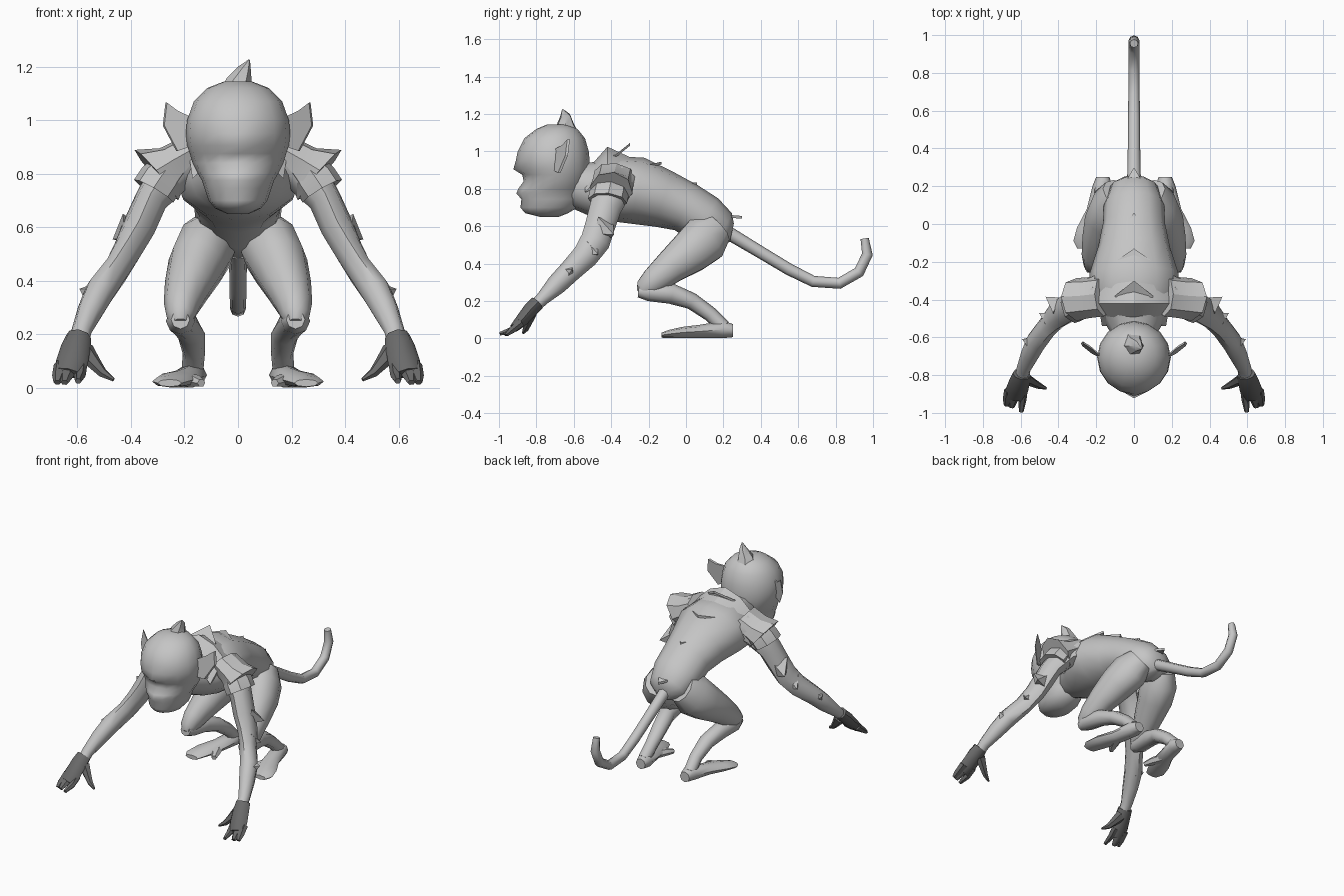
import bpy, bmesh, math
from mathutils import Vector


def material(name, value):
    m = bpy.data.materials.new(name)
    m.diffuse_color = (value, value, value, 1)
    return m


FUR = material("grey fur", 0.56)
DARK = material("dark grey skin", 0.145)


def finish(name, bm, mat=FUR, mirror=False, angle=50):
    bmesh.ops.recalc_face_normals(bm, faces=bm.faces)
    me = bpy.data.meshes.new(name)
    bm.to_mesh(me)
    bm.free()
    me.materials.append(mat)
    ob = bpy.data.objects.new(name, me)
    bpy.context.collection.objects.link(ob)
    bpy.ops.object.select_all(action='DESELECT')
    bpy.context.view_layer.objects.active = ob
    ob.select_set(True)
    bpy.ops.object.shade_smooth_by_angle(angle=math.radians(angle))
    if mirror:
        ob.modifiers.new("Mirror", 'MIRROR')
    return ob


def loft(name, rings, sides=8, axis=None, **kw):
    """Skin elliptical rings (x, y, z, half width, half depth) along a path."""
    bm = bmesh.new()
    c = [Vector(r[:3]) for r in rings]
    loops = []
    for i, r in enumerate(rings):
        t = Vector(axis) if axis else (c[min(i + 1, len(c) - 1)] - c[max(i - 1, 0)]).normalized()
        u = (Vector((1, 0, 0)) - t * t.x).normalized()
        v = t.cross(u)
        loops.append([bm.verts.new(c[i] + u * r[3] * math.cos(a) + v * r[4] * math.sin(a))
                      for a in (2 * math.pi * k / sides for k in range(sides))])
    for a, b in zip(loops, loops[1:]):
        for k in range(sides):
            j = (k + 1) % sides
            bm.faces.new((a[k], a[j], b[j], b[k]))
    bm.faces.new(loops[0])
    bm.faces.new(loops[-1])
    return finish(name, bm, **kw)


def tuft(name, base, tip, wide, thick, **kw):
    """Pointed lock of fur with a diamond base."""
    bm = bmesh.new()
    b, w, h = Vector(base), Vector(wide), Vector(thick)
    vs = [bm.verts.new(p) for p in (b + w, b + h, b - w, b - h)]
    top = bm.verts.new(tip)
    bm.faces.new(vs)
    for k in range(4):
        bm.faces.new((vs[k], vs[(k + 1) % 4], top))
    return finish(name, bm, angle=20, **kw)


def plate(name, outline, offset, **kw):
    """Slab made by pushing an outline along an offset."""
    bm = bmesh.new()
    a = [bm.verts.new(p) for p in outline]
    b = [bm.verts.new(Vector(p) + Vector(offset)) for p in outline]
    bm.faces.new(a)
    bm.faces.new(b)
    for k in range(len(a)):
        j = (k + 1) % len(a)
        bm.faces.new((a[k], a[j], b[j], b[k]))
    return finish(name, bm, angle=20, **kw)


# head: (z, front y, back y, half width)
skull = [(.65, -.78, -.68, .04), (.67, -.86, -.63, .085), (.70, -.885, -.58, .11),
         (.745, -.88, -.56, .125), (.775, -.895, -.55, .135), (.80, -.885, -.54, .15),
         (.84, -.868, -.53, .17), (.875, -.875, -.52, .18), (.905, -.895, -.515, .19),
         (.95, -.90, -.515, .195), (1.0, -.90, -.52, .19), (1.07, -.865, -.54, .165),
         (1.12, -.80, -.58, .115), (1.145, -.74, -.63, .05)]
head = loft("head", [(0, (f + b) / 2, z, w, (b - f) / 2) for z, f, b, w in skull], 16,
            axis=(0, 0, 1), angle=80)
# pull out the brow and the nose at the middle of the face
for v in head.data.vertices:
    if v.co.y < -.8 and abs(v.co.x) < .01:
        if .89 < v.co.z < .96:
            v.co.y -= .028 if v.co.z < .93 else .01
        elif .76 < v.co.z < .81:
            v.co.y -= .012
loft("topknot", [(0, -.64, 1.10, .07, .07), (.005, -.645, 1.145, .048, .05),
                 (.025, -.645, 1.19, .026, .03), (.042, -.66, 1.225, .003, .003)], 6)
plate("ear", [(.15, -.725, .91), (.225, -.685, .885), (.275, -.645, .98),
              (.265, -.635, 1.065), (.225, -.66, 1.035), (.15, -.725, 1.00)],
      (.006, .014, 0), mirror=True)

# torso from rump to neck
loft("torso", [(0, .245, .565, .06, .05), (0, .20, .575, .125, .105), (0, .10, .635, .16, .135),
               (0, 0, .70, .165, .135), (0, -.12, .745, .19, .155), (0, -.26, .79, .235, .18),
               (0, -.38, .80, .24, .175), (0, -.48, .795, .18, .15), (0, -.60, .82, .11, .12)], 12)

# raised collar behind the neck
bm = bmesh.new()
rows = []
for y, z, w, drop in ((-.29, .965, .17, .07), (-.42, 1.025, .19, .11), (-.54, .89, .17, .11)):
    rows.append([bm.verts.new((w * x, y, z - drop * x * x))
                 for x in (-1, -.6, 0, .6, 1)])
for a, b in ((0, 1), (1, 2), (2, 0)):
    for k in range(4):
        bm.faces.new((rows[a][k], rows[a][k + 1], rows[b][k + 1], rows[b][k]))
for k in (0, 4):
    bm.faces.new([r[k] for r in rows])
finish("collar", bm, angle=30)

# fur locks down the spine: start y, z, shoulder y, z, tip y, z, half width
for i, (y, z, my, mz, ty, tz, w) in enumerate((
        (-.44, .965, -.38, .985, -.30, 1.03, .10), (-.30, .95, -.20, .935, -.13, .93, .10),
        (-.12, .87, -.03, .83, .06, .82, .07), (.10, .73, .18, .67, .30, .64, .07))):
    plate(f"spine_lock_{i + 1}", [(-w, y, z - .02), (0, y, z), (w, y, z - .02),
                                  (w, my, mz - .02), (0, ty, tz), (-w, my, mz - .02)],
          (0, 0, .015))

# tail
loft("tail", [(0, .17, .59, .045, .045), (0, .25, .55, .036, .036), (0, .40, .46, .033, .033),
              (0, .55, .37, .032, .032), (0, .68, .305, .03, .03), (0, .82, .295, .03, .03),
              (0, .925, .355, .03, .03), (0, .97, .45, .029, .029), (0, .955, .535, .022, .022)], 8)

# arms
loft("arm", [(.17, -.37, .85, .09, .12), (.25, -.39, .80, .085, .10), (.325, -.43, .70, .062, .085),
             (.37, -.46, .60, .062, .08), (.41, -.485, .52, .055, .08), (.455, -.54, .44, .05, .07),
             (.515, -.62, .36, .058, .06), (.55, -.69, .29, .05, .055), (.585, -.77, .21, .038, .036),
             (.59, -.80, .18, .036, .034)], 8, mirror=True)
# two flared fur layers on the shoulder
loft("upper_sleeve", [(.16, -.38, .88, .075, .11), (.24, -.39, .835, .08, .11),
                      (.305, -.40, .795, .125, .115), (.30, -.40, .79, .06, .07)],
     8, axis=(.76, -.1, -.64), mirror=True, angle=30)
loft("lower_sleeve", [(.25, -.40, .83, .07, .09), (.285, -.41, .78, .085, .105),
                      (.315, -.42, .735, .085, .105), (.31, -.42, .74, .05, .07)],
     8, axis=(.5, -.1, -.86), mirror=True, angle=30)
# pointed locks on the elbow and forearm
locks = [((.40, -.44, .59), (.468, -.385, .555), (.03, -.03, .06), (-.02, .05, .03)),
         ((.45, -.50, .48), (.503, -.47, .45), (.02, -.03, .04), (-.02, .03, .03)),
         ((.53, -.63, .34), (.592, -.61, .37), (.02, -.03, -.06), (-.02, .04, -.03))]
for i, l in enumerate(locks):
    tuft(f"arm_lock_{i + 1}", *l, mirror=True)

# hands
hand = dict(mat=DARK, mirror=True)
loft("palm", [(.595, -.795, .19, .048, .040), (.605, -.83, .155, .055, .040),
              (.62, -.88, .095, .060, .034), (.635, -.92, .055, .052, .024)], 8, **hand)
loft("thumb", [(.575, -.82, .14, .038, .028), (.535, -.84, .09, .026, .022),
               (.505, -.855, .055, .018, .018), (.465, -.87, .03, .007, .007)], 6, **hand)
for i, (bx, tx, ty, tz, w) in enumerate(((.585, .597, -.995, .025, .022),
                                         (.635, .648, -.97, .02, .028),
                                         (.662, .675, -.96, .02, .026))):
    loft(f"finger_{i + 1}", [(bx, -.88, .085, w, .024), ((bx + tx) / 2, -.93, .045, w, .02),
                             (tx, ty, tz, w * .55, .011)], 6, **hand)

# legs
loft("thigh", [(.085, .165, .59, .085, .095), (.118, .10, .53, .112, .135), (.155, .02, .46, .108, .12),
               (.185, -.08, .385, .09, .095), (.21, -.17, .31, .068, .075),
               (.215, -.22, .265, .052, .058), (.215, -.24, .24, .03, .03)], 10, mirror=True)
loft("shin", [(.215, -.255, .255, .035, .035), (.215, -.20, .25, .055, .05),
              (.20, -.08, .24, .052, .055), (.175, .03, .20, .052, .045),
              (.165, .13, .13, .042, .040), (.17, .20, .06, .04, .04)], 8, mirror=True, angle=70)
loft("foot", [(.165, .25, .042, .035, .035), (.168, .20, .048, .052, .046), (.195, .08, .038, .055, .036),
              (.23, -.02, .032, .072, .030), (.255, -.09, .024, .066, .022), (.255, -.13, .018, .045, .014)],
     8, axis=(0, -1, 0), mirror=True)
loft("big_toe", [(.19, .06, .03, .035, .028), (.16, -.01, .026, .03, .024),
                 (.137, -.06, .018, .016, .015)], 6, mirror=True)
